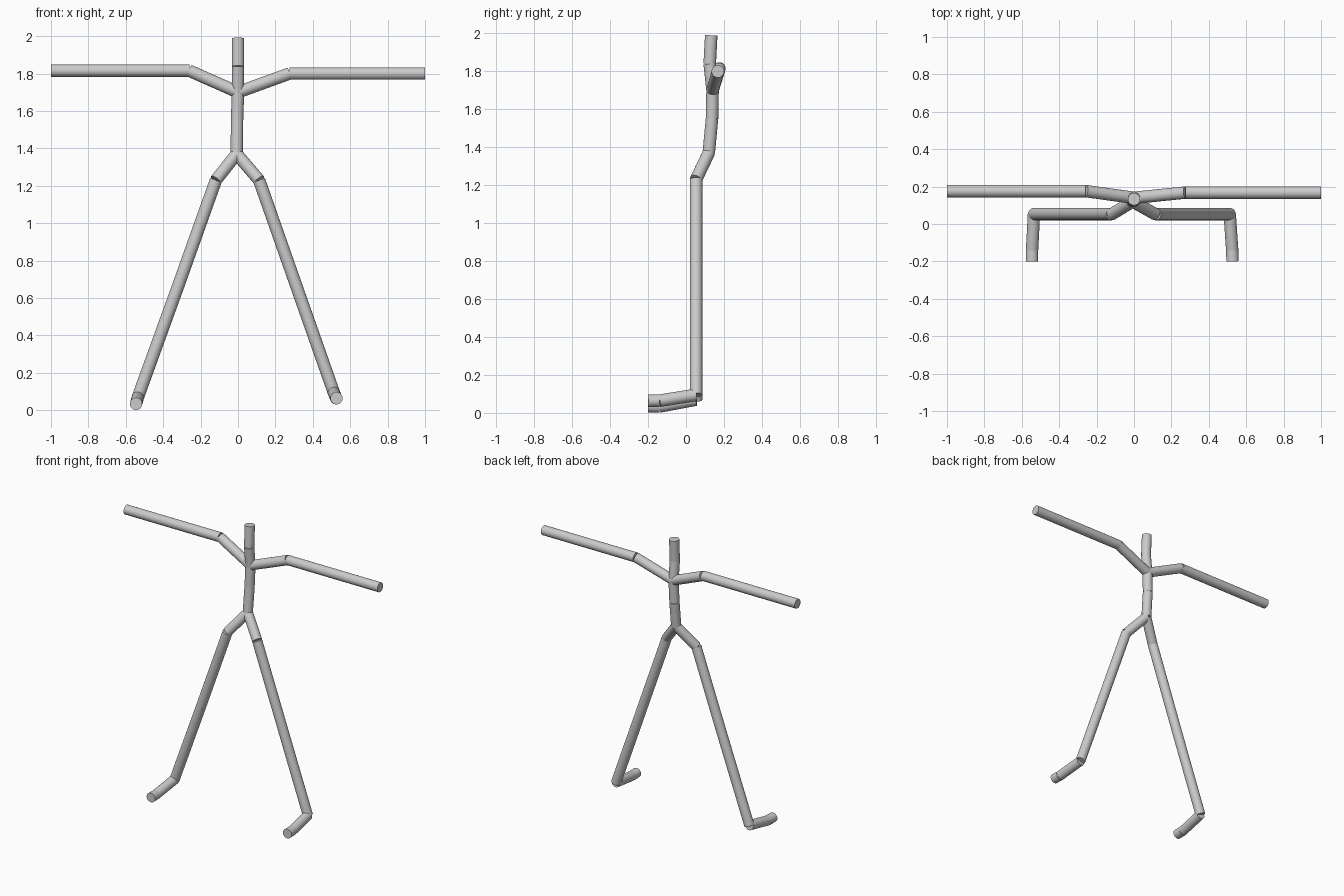
import bpy
from mathutils import Vector

cube = bpy.data.objects.get("Cube")
if cube:
    bpy.data.objects.remove(cube, do_unlink=True)

RADIUS = 0.033

grey = bpy.data.materials.new("light grey")
grey.use_nodes = True
grey.diffuse_color = (0.6, 0.6, 0.6, 1)
grey.node_tree.nodes["Principled BSDF"].inputs["Base Color"].default_value = (0.6, 0.6, 0.6, 1)


def rod(name, start, end):
    """Flat-ended round rod between two joints."""
    a, b = Vector(start), Vector(end)
    bpy.ops.mesh.primitive_cylinder_add(vertices=32, radius=RADIUS, depth=(b - a).length,
                                        location=(a + b) / 2)
    obj = bpy.context.object
    obj.name = name
    obj.rotation_euler = (b - a).to_track_quat('Z', 'Y').to_euler()
    obj.data.materials.append(grey)
    bpy.ops.object.shade_smooth_by_angle()


def chain(names, joints):
    """One rod for each pair of neighbouring joints."""
    for name, a, b in zip(names, joints, joints[1:]):
        rod(name, a, b)


# Joints shared by trunk and limbs
pelvis = (-0.007, 0.12, 1.37)
chest = (0, 0.14, 1.70)

# Trunk and head
chain(["lower_spine", "upper_spine", "neck", "head"],
      [pelvis, (-0.005, 0.137, 1.55), chest, (0, 0.125, 1.84), (0, 0.133, 1.99)])

# Arms
arm = ["collarbone", "upper_arm", "forearm"]
chain(["right_" + n for n in arm],
      [chest, (-0.26, 0.176, 1.815), (-0.62, 0.176, 1.815), (-1, 0.176, 1.815)])
chain(["left_" + n for n in arm],
      [chest, (0.275, 0.168, 1.80), (0.65, 0.168, 1.80), (1, 0.168, 1.80)])

# Legs
leg = ["hip", "thigh", "shin", "foot", "toe"]
chain(["right_" + n for n in leg],
      [pelvis, (-0.118, 0.053, 1.23), (-0.325, 0.053, 0.65), (-0.535, 0.053, 0.07),
       (-0.545, -0.14, 0.034), (-0.545, -0.2, 0.034)])
chain(["left_" + n for n in leg],
      [pelvis, (0.113, 0.053, 1.23), (0.308, 0.053, 0.675), (0.512, 0.053, 0.095),
       (0.525, -0.14, 0.064), (0.527, -0.2, 0.064)])
